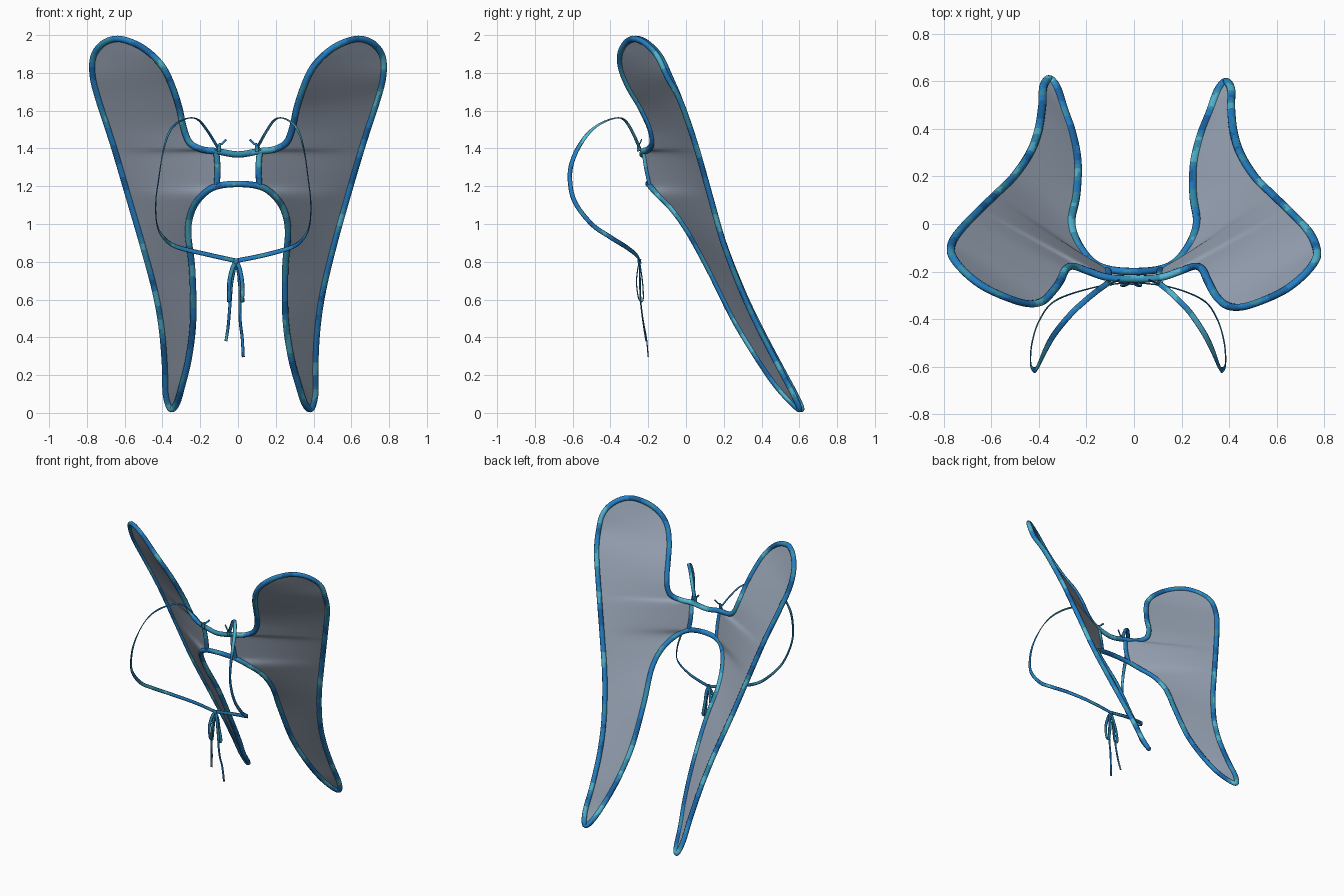
import bpy, bmesh, math
from mathutils import Vector, noise

if "Cube" in bpy.data.objects:
    bpy.data.objects.remove(bpy.data.objects["Cube"])


def mat(name, rgb):
    m = bpy.data.materials.new(name)
    m.diffuse_color = (*[c ** 2.2 for c in rgb], 1)
    m.use_nodes = True
    m.node_tree.nodes["Principled BSDF"].inputs["Base Color"].default_value = m.diffuse_color
    return m


GREY = mat("wing grey", (0.585, 0.63, 0.695))
BLUES = [mat("deep blue", (0.13, 0.40, 0.64)), mat("mid blue", (0.16, 0.50, 0.77)),
         mat("teal blue", (0.22, 0.56, 0.69)), mat("light cyan", (0.33, 0.71, 0.83))]


def spline(pts, n=6, closed=False):
    """Catmull-Rom curve through the points."""
    pts = [Vector(p) for p in pts]
    k, out = len(pts), []
    for i in range(k if closed else k - 1):
        if closed:
            a, b, c, d = (pts[(i + j) % k] for j in (-1, 0, 1, 2))
        else:
            a, b, c, d = (pts[min(max(i + j, 0), k - 1)] for j in (-1, 0, 1, 2))
        for s in range(n):
            t = s / n
            out.append(0.5 * (2 * b + (c - a) * t + (2 * a - 5 * b + 4 * c - d) * t * t
                              + (3 * b - a - 3 * c + d) * t ** 3))
    return out if closed else out + [pts[-1]]


def finish(name, bm, mats):
    bmesh.ops.recalc_face_normals(bm, faces=bm.faces)
    for f in bm.faces:
        f.smooth = True
    me = bpy.data.meshes.new(name)
    bm.to_mesh(me)
    bm.free()
    for m in mats:
        me.materials.append(m)
    ob = bpy.data.objects.new(name, me)
    bpy.context.collection.objects.link(ob)
    return ob


def sweep(name, pts, w, h, wdirs, closed=False, sides=10):
    """Elliptical section w x h along a path; wdirs steer the width direction."""
    bm, rings, k = bmesh.new(), [], len(pts)
    for i, p in enumerate(pts):
        t = (pts[(i + 1) % k] - pts[i - 1]) if closed else \
            (pts[min(i + 1, k - 1)] - pts[max(i - 1, 0)])
        t.normalize()
        u = i / (k - 1) * (len(wdirs) - 1)
        j = min(int(u), max(len(wdirs) - 2, 0))
        d = Vector(wdirs[j]).lerp(Vector(wdirs[min(j + 1, len(wdirs) - 1)]), u - j)
        side = (d - t * d.dot(t)).normalized()
        nor = side.cross(t)
        rings.append([bm.verts.new(p + side * w * math.cos(a) + nor * h * math.sin(a))
                      for a in (2 * math.pi * q / sides for q in range(sides))])
    for i in range(k if closed else k - 1):
        a, b = rings[i], rings[(i + 1) % k]
        for q in range(sides):
            r = (q + 1) % sides
            bm.faces.new((a[q], a[r], b[r], b[q]))
    if not closed:
        bm.faces.new(rings[0])
        bm.faces.new(rings[-1])
    # mottled dye: pick the blue by smooth noise
    for f in bm.faces:
        v = noise.noise(f.calc_center_median() * 9 + Vector((3.1, 7.7, 1.3)))
        f.material_index = 0 if v < -0.22 else 1 if v < 0.1 else 2 if v < 0.33 else 3
    return finish(name, bm, BLUES)


# Right wing outline: bar to apex, apex to tip, tip back to bar
UPPER = [(.11, -.225, 1.385), (.19, -.2, 1.395), (.255, -.178, 1.43), (.288, -.192, 1.51),
         (.311, -.24, 1.615), (.345, -.302, 1.72), (.388, -.342, 1.815), (.45, -.35, 1.89),
         (.535, -.325, 1.95), (.635, -.278, 1.98)]
OUTER = [(.635, -.278, 1.98), (.715, -.215, 1.955), (.765, -.15, 1.885), (.768, -.1, 1.78),
         (.735, -.03, 1.65), (.66, .05, 1.42), (.58, .127, 1.15), (.51, .198, .9),
         (.45, .293, .65), (.42, .385, .45), (.409, .488, .25), (.409, .567, .1),
         (.386, .6, .022)]
LOWER = [(.386, .6, .022), (.353, .562, .05), (.32, .472, .15), (.28, .37, .3), (.252, .25, .5),
         (.25, .12, .76), (.265, .01, .96), (.24, -.075, 1.08), (.18, -.155, 1.16),
         (.11, -.19, 1.2)]


def mirror(pts):
    """Left side, with the slight inward shift of its lower tip."""
    out = []
    for x, y, z in pts:
        k = max(0, 1 - z)
        out.append((-x + .03 * k, y + .012 * k + (.015 if z > 1.7 else 0), z))
    return out


def membrane(name, side):
    up, outer, low = (spline(side(c), 8) for c in (UPPER, OUTER, LOWER))
    bar = [up[0].lerp(low[-1], i / 10) for i in range(1, 10)]
    inner = up[::-1] + bar + low[::-1]

    def outer_at(z):
        for a, b in zip(outer, outer[1:]):
            if a.z >= z >= b.z:
                return a.lerp(b, (a.z - z) / max(a.z - b.z, 1e-6))
        return outer[0].copy() if z > 1 else outer[-1].copy()

    # matching heights on the outer edge, evened out so the rows fan softly
    zs = [p.z for p in inner]
    for _ in range(40):
        zs = [zs[0]] + [(a + 2 * b + c) / 4 for a, b, c in zip(zs, zs[1:], zs[2:])] + [zs[-1]]
    bm, n = bmesh.new(), 8
    rows = []
    for p, z in zip(inner, zs):
        f = min(1, max(0, (1.8 - p.z) / .2)) * min(1, max(0, (p.z - .3) / .3))
        q = outer_at(p.z + (z - p.z) * f)
        rows.append([bm.verts.new(p.lerp(q, j / n)) for j in range(n + 1)])
    for a, b in zip(rows, rows[1:]):
        for j in range(n):
            bm.faces.new((a[j], a[j + 1], b[j + 1], b[j]))
    inside = [v for r in rows[1:-1] for v in r[1:-1]]
    for _ in range(15):
        bmesh.ops.smooth_vert(bm, verts=inside, factor=0.5,
                              use_axis_x=True, use_axis_y=True, use_axis_z=True)
    bmesh.ops.remove_doubles(bm, verts=bm.verts, dist=1e-5)
    finish(name, bm, [GREY])


membrane("right_wing_membrane", lambda pts: pts)
membrane("left_wing_membrane", mirror)

# Blue edging: one closed tube round both wings, plus two short bars
half = UPPER + OUTER[1:] + LOWER[1:]
loop = [(0, -.232, 1.368)] + half + [(0, -.2, 1.212)] + mirror(half)[::-1]
sweep("wing_edging", spline(loop, 8, True), .015, .0175, [(0, 1, .5)], True)
for s, nm in ((1, "right"), (-1, "left")):
    bar = [(s * .115, -.225, 1.385), (s * .108, -.21, 1.29), (s * .113, -.19, 1.2)]
    sweep(nm + "_bar", spline(bar, 8), .016, .011, [(1, 0, 0)])

# Ribbon straps looping forward to the bow, the left one a little wider
STRAP = [(.1, -.245, 1.4), (.15, -.285, 1.49), (.195, -.328, 1.552), (.24, -.378, 1.56),
         (.295, -.46, 1.527), (.33, -.53, 1.465), (.355, -.592, 1.36), (.37, -.615, 1.25),
         (.385, -.59, 1.12), (.38, -.5, 1.0), (.35, -.4, .93), (.29, -.32, .88),
         (.15, -.265, .838), (-.01, -.245, .805)]
for s, wide, nm in ((1, 0, "right"), (-1, .13, "left")):
    pts = [(s * x * (1 + wide * min(1, x / .3)) if x > 0 else x, y, z) for x, y, z in STRAP]
    sweep(nm + "_strap", spline(pts, 8), .012, .003,
          [(-.7 * s, -.7, 0), (-.7 * s, -.8, 0), (0, -1, -.2), (0, -.3, -1), (0, 0, -1)], sides=8)
    # small knot and loose end at the top of the strap
    end = [(s * .12, -.245, 1.39), (s * .1, -.25, 1.42), (s * .085, -.245, 1.425),
           (s * .063, -.235, 1.447)]
    sweep(nm + "_strap_end", spline(end, 5), .006, .003, [(0, .3, 1)], sides=8)
    knot = [(s * .1, -.25, 1.385), (s * .1, -.252, 1.4), (s * .1, -.25, 1.42)]
    sweep(nm + "_strap_knot", spline(knot, 4), .01, .008, [(1, 0, 0)], sides=8)

# Bow: knot, two hanging loops, two tails
sweep("bow_knot", spline([(-.01, -.245, .79), (-.01, -.247, .805), (-.01, -.245, .815)], 4),
      .013, .01, [(1, 0, 0)])
for nm, x0, x1, x2 in (("left", -.03, -.046, -.036), ("right", .008, .022, .01)):
    loop = [(-.01, -.245, .805), (x0, -.255, .765), (x1, -.262, .69), (x1, -.252, .61),
            (x1, -.236, .588), (x1, -.226, .61), (x2, -.23, .69), (x0 * .7, -.24, .765),
            (-.01, -.245, .8)]
    sweep(nm + "_bow_loop", spline(loop, 6), .011, .003, [(1, 0, 0)], sides=8)
TAILS = {"left": [(-.01, -.245, .8), (-.032, -.246, .7), (-.042, -.24, .58), (-.052, -.225, .46),
                  (-.064, -.212, .38)],
         "right": [(-.01, -.245, .8), (.008, -.242, .7), (.01, -.238, .58), (.012, -.225, .48),
                   (.022, -.21, .4), (.028, -.2, .295)]}
for nm, pts in TAILS.items():
    sweep(nm + "_bow_tail", spline(pts, 6), .008, .003, [(1, 0, 0)], sides=8)
